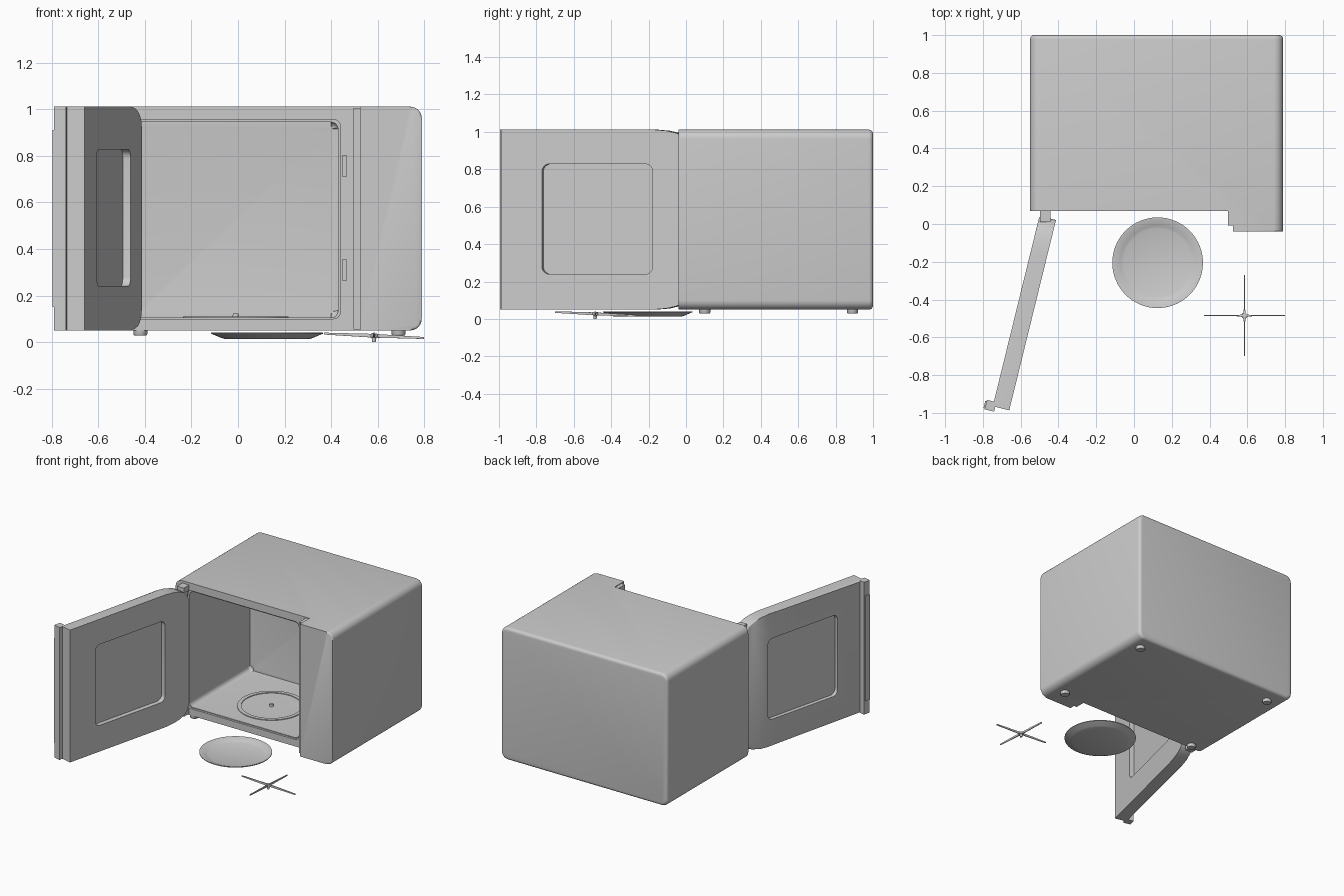
import bpy, bmesh, math
from mathutils import Matrix, Vector

if "Cube" in bpy.data.objects:
    bpy.data.objects.remove(bpy.data.objects["Cube"])


def finish(bm, name):
    bmesh.ops.recalc_face_normals(bm, faces=bm.faces)
    me = bpy.data.meshes.new(name)
    bm.to_mesh(me)
    bm.free()
    ob = bpy.data.objects.new(name, me)
    bpy.context.collection.objects.link(ob)
    return ob


def rrect(a0, a1, b0, b1, r, n=6):
    """Rounded rectangle outline."""
    pts = []
    for k, (ca, cb) in enumerate([(a1 - r, b1 - r), (a0 + r, b1 - r), (a0 + r, b0 + r), (a1 - r, b0 + r)]):
        for i in range(n + 1):
            t = math.pi / 2 * (k + i / n)
            pts.append((ca + r * math.cos(t), cb + r * math.sin(t)))
    return pts


def prism(name, pts, y0, y1, round_front=0, round_back=0):
    """Extrude an x-z outline along y, optionally rounding the end rims."""
    bm = bmesh.new()
    f = [bm.verts.new((a, y0, b)) for a, b in pts]
    k = [bm.verts.new((a, y1, b)) for a, b in pts]
    front, back = bm.faces.new(f), bm.faces.new(k[::-1])
    for i in range(len(pts)):
        j = (i + 1) % len(pts)
        bm.faces.new((f[i], k[i], k[j], f[j]))
    for y, r in ((y0, round_front), (y1, round_back)):
        if r:
            edges = [e for e in bm.edges if all(abs(v.co.y - y) < 1e-5 for v in e.verts)]
            bmesh.ops.bevel(bm, geom=edges, offset=r, segments=4, profile=0.5, affect='EDGES')
    return finish(bm, name)


def box(name, x0, x1, y0, y1, z0, z1):
    return prism(name, [(x0, z0), (x1, z0), (x1, z1), (x0, z1)], y0, y1)


def lathe(name, prof, x, y, n=48):
    """Revolve a closed (radius, z) profile about a vertical axis."""
    bm = bmesh.new()
    vs = [bm.verts.new((r, 0, z)) for r, z in prof]
    edges = [bm.edges.new((vs[i], vs[(i + 1) % len(vs)])) for i in range(len(vs))]
    bmesh.ops.spin(bm, geom=vs + edges, cent=(0, 0, 0), axis=(0, 0, 1),
                   angle=2 * math.pi, steps=n, use_duplicate=False)
    bmesh.ops.remove_doubles(bm, verts=bm.verts, dist=1e-5)
    bmesh.ops.dissolve_degenerate(bm, edges=bm.edges, dist=1e-6)
    ob = finish(bm, name)
    ob.location = (x, y, 0)
    return ob


def cut(ob, cutter):
    m = ob.modifiers.new("cut", 'BOOLEAN')
    m.operation, m.object, m.solver = 'DIFFERENCE', cutter, 'EXACT'
    bpy.context.view_layer.update()
    with bpy.context.temp_override(object=ob, active_object=ob, selected_objects=[ob]):
        bpy.ops.object.modifier_apply(modifier=m.name)
    bpy.data.objects.remove(cutter)


# Housing with the control column left standing proud at the front right
body = prism("housing", rrect(-0.55, 0.79, 0.05, 1.012, 0.05), -0.04, 1.0, 0.01, 0.022)
cut(body, box("notch_cutter", -0.8, 0.525, -0.3, 0.07, -0.2, 1.3))
# Cooking cavity with a small stepped rim, and latch slots
cut(body, prism("cavity_cutter", rrect(-0.45, 0.43, 0.105, 0.945, 0.03), 0.0, 0.78, 0, 0.025))
cut(body, prism("rim_cutter", rrect(-0.46, 0.44, 0.10, 0.957, 0.03), 0.0, 0.085))
for z in (0.31, 0.757):
    cut(body, box("slot_cutter", 0.45, 0.466, 0.0, 0.11, z - 0.045, z + 0.045))
box("column_side_strip", 0.497, 0.53, -0.008, 0.08, 0.055, 1.007)

# Feet
for x in (-0.42, 0.69):
    for y in (0.1, 0.89):
        lathe("foot", [(0, 0.028), (0.026, 0.028), (0.03, 0.034), (0.03, 0.06), (0, 0.06)], x, y, 20)

# Turntable track and drive spindle on the cavity floor
lathe("turntable_track", [(0.2, 0.10), (0.2, 0.11), (0.227, 0.11), (0.227, 0.10)], -0.01, 0.40)
lathe("drive_spindle", [(0, 0.10), (0.014, 0.10), (0.012, 0.122), (0, 0.122)], -0.01, 0.40, 16)

# Hinges
for z in (0.06, 0.955):
    box("hinge", -0.497, -0.442, 0.01, 0.09, z, z + 0.04)

# Door, built along local -x from the hinge edge, then swung open
top = [(-1.037, 1.012), (-0.2, 1.012), (-0.13, 1.006), (-0.075, 0.994), (-0.035, 0.975),
       (-0.01, 0.95), (0, 0.92)]
outline = top + [(x, 1.062 - z) for x, z in reversed(top)]
door = prism("door", outline, 0, 0.09, 0, 0.01)
window = rrect(-0.815, -0.205, 0.24, 0.828, 0.04)
cut(door, prism("inner_window_cutter", window, -0.1, 0.034))
cut(door, prism("outer_window_cutter", window, 0.062, 0.2))
handle = box("door_handle", -1.063, -1.012, 0.076, 0.128, 0.05, 1.012)
grip = box("handle_grip", -1.058, -1.018, 0.12, 0.135, 0.15, 0.912)
swing = Matrix.Translation((-0.413, 0.021, 0)) @ Matrix.Rotation(math.radians(76.2), 4, 'Z')
for ob in (door, handle, grip):
    ob.matrix_world = swing

# Glass plate lying in front
lathe("glass_plate", [(0, 0.014), (0.185, 0.014), (0.2, 0.019), (0.24, 0.036), (0.24, 0.041),
                      (0.232, 0.041), (0.195, 0.026), (0.18, 0.021), (0, 0.021)], 0.125, -0.205, 64)

# Four-armed roller support, lying slightly tilted
tilt = Matrix.Translation((0.585, -0.485, 0.027)) @ Matrix.Rotation(0.044, 4, 'Y') @ Matrix.Rotation(-0.045, 4, 'X')
hub = lathe("support_hub", [(0, -0.027), (0.008, -0.027), (0.01, -0.008), (0.016, -0.006),
                            (0.014, 0.009), (0, 0.012)], 0, 0, 16)
hub.matrix_world = tilt
for k in range(4):
    arm = prism("support_arm", [(0, -0.008), (0.05, -0.007), (0.215, -0.004), (0.215, 0.004),
                                (0.05, 0.007), (0, 0.008)], -0.003, 0.003)
    root = prism("support_arm_root", [(0, -0.006), (0.05, -0.005), (0.05, 0.005), (0, 0.006)], -0.006, 0.006)
    for v in root.data.vertices:
        v.co.y *= 1 - 0.6 * v.co.x / 0.05
    for ob in (arm, root):
        ob.matrix_world = tilt @ Matrix.Rotation(k * math.pi / 2, 4, 'Z')

# Smooth shading with crisp edges
bpy.ops.object.select_all(action='SELECT')
bpy.context.view_layer.objects.active = body
bpy.ops.object.shade_smooth_by_angle(angle=math.radians(35))
